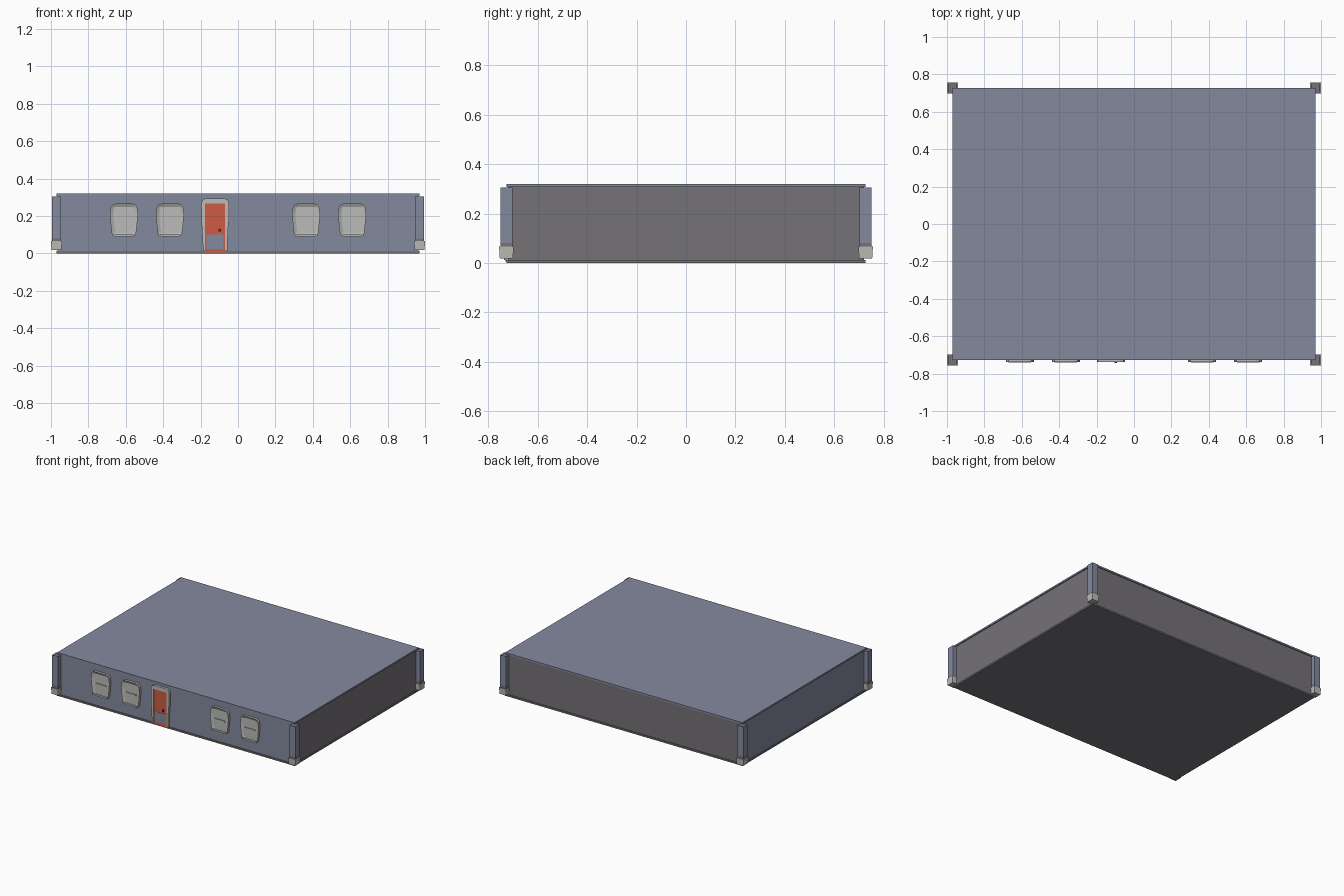
import bpy, bmesh
from mathutils import Vector

if "Cube" in bpy.data.objects:
    bpy.data.objects.remove(bpy.data.objects["Cube"])


def material(name, rgb):
    m = bpy.data.materials.new(name)
    m.diffuse_color = (*rgb, 1)
    m.use_nodes = True
    m.node_tree.nodes["Principled BSDF"].inputs["Base Color"].default_value = m.diffuse_color
    return m


BLUE = material("slate_blue", (0.231, 0.254, 0.347))
BROWN = material("warm_grey", (0.180, 0.168, 0.187))
LIGHT = material("light_grey", (0.50, 0.50, 0.48))
RED = material("door_red", (0.61, 0.105, 0.058))
DARK = material("dark_metal", (0.06, 0.06, 0.065))


def finish(bm, name, mats, rule=None):
    bmesh.ops.recalc_face_normals(bm, faces=bm.faces[:])
    if rule:
        for f in bm.faces:
            f.material_index = rule(f)
    me = bpy.data.meshes.new(name)
    bm.to_mesh(me)
    bm.free()
    for m in mats:
        me.materials.append(m)
    ob = bpy.data.objects.new(name, me)
    bpy.context.collection.objects.link(ob)
    return ob


def box(name, lo, hi, mats, rule=None, taper=1.0):
    """Box between two corners; taper scales the bottom in x and y."""
    bm = bmesh.new()
    bmesh.ops.create_cube(bm, size=1)
    lo, hi = Vector(lo), Vector(hi)
    for v in bm.verts:
        k = taper if v.co.z < 0 else 1
        c = Vector((v.co.x * k, v.co.y * k, v.co.z))
        v.co = (lo + hi) / 2 + c * (hi - lo)
    return finish(bm, name, mats, rule)


def plate(name, pts, y_back, y_front, mat, inset=0, depth=0):
    """Extrude an x-z outline towards the front, optionally sinking its face."""
    bm = bmesh.new()
    face = bm.faces.new([bm.verts.new((x, y_back, z)) for x, z in pts])
    ext = bmesh.ops.extrude_face_region(bm, geom=[face], use_keep_orig=True)["geom"]
    for v in (g for g in ext if isinstance(g, bmesh.types.BMVert)):
        v.co.y = y_front
    bmesh.ops.recalc_face_normals(bm, faces=bm.faces[:])
    if inset:
        front = next(g for g in ext if isinstance(g, bmesh.types.BMFace))
        bmesh.ops.inset_individual(bm, faces=[front], thickness=inset)
        for v in front.verts:
            v.co.y += depth
    return finish(bm, name, [mat])


# Main block: front, left and roof are blue, the rest warm grey
def wall_rule(f):
    n = f.normal
    return 0 if n.y < -0.5 or n.x < -0.5 or n.z > 0.5 else 1


box("walls", (-0.964, -0.72, 0.008), (0.964, 0.72, 0.312), [BLUE, BROWN], wall_rule)
box("roof_slab", (-0.971, -0.727, 0.308), (0.971, 0.727, 0.32), [BLUE])
box("floor_slab", (-0.971, -0.727, 0.0), (0.971, 0.727, 0.012), [BROWN])

# Corner posts with grey band and light foot
for sx, side in ((-1, "left"), (1, "right")):
    for sy, end in ((-1, "front"), (1, "back")):
        def corner(part, a, b, z0, z1, mats, rule=None, taper=1.0):
            xs = sorted((sx * (0.97 - a), sx * (0.97 + b)))
            ys = sorted((sy * (0.727 - a), sy * (0.727 + b)))
            box(f"{end}_{side}_{part}", (xs[0], ys[0], z0), (xs[1], ys[1], z1),
                mats, rule, taper)
        corner("post", 0.024, 0.025, 0.08, 0.305, [BLUE, BROWN],
               lambda f: 1 if f.normal.z > 0.5 else 0)
        corner("post_band", 0.024, 0.025, 0.06, 0.085, [BROWN])
        corner("post_foot", 0.029, 0.03, 0.018, 0.066, [LIGHT], None, 0.9)

# Windows: soft outline, sunken pane, sash and crossbar
half = [(0.045, 0.267), (0.061, 0.262), (0.070, 0.25), (0.075, 0.21),
        (0.070, 0.15), (0.065, 0.11), (0.059, 0.097), (0.045, 0.09)]
for i, cx in enumerate((-0.61, -0.364, 0.364, 0.61), 1):
    outline = [(cx + x, z) for x, z in half] + [(cx - x, z) for x, z in reversed(half)]
    plate(f"window_frame_{i}", outline, -0.718, -0.738, LIGHT, 0.018, 0.009)
    box(f"window_crossbar_{i}", (cx - 0.042, -0.735, 0.174), (cx + 0.042, -0.727, 0.182), [LIGHT])
    box(f"window_sill_{i}", (cx - 0.06, -0.741, 0.094), (cx + 0.06, -0.73, 0.104), [LIGHT])

# Door surround, a soft-cornered arch open at the bottom
plate("door_frame",
      [(-0.185, 0.012), (-0.176, 0.012), (-0.176, 0.267), (-0.07, 0.267), (-0.07, 0.012),
       (-0.057, 0.012), (-0.054, 0.12), (-0.047, 0.20), (-0.048, 0.27), (-0.056, 0.288),
       (-0.075, 0.295), (-0.175, 0.295), (-0.192, 0.284), (-0.197, 0.26), (-0.194, 0.15),
       (-0.189, 0.06)],
      -0.718, -0.738, LIGHT)

# Door leaf, blue lower panel and handle
box("door_leaf", (-0.176, -0.731, 0.005), (-0.07, -0.718, 0.267), [RED])
box("door_lower_panel", (-0.168, -0.733, 0.025), (-0.077, -0.729, 0.102), [BLUE])
box("door_handle", (-0.103, -0.742, 0.118), (-0.092, -0.73, 0.132), [DARK])
